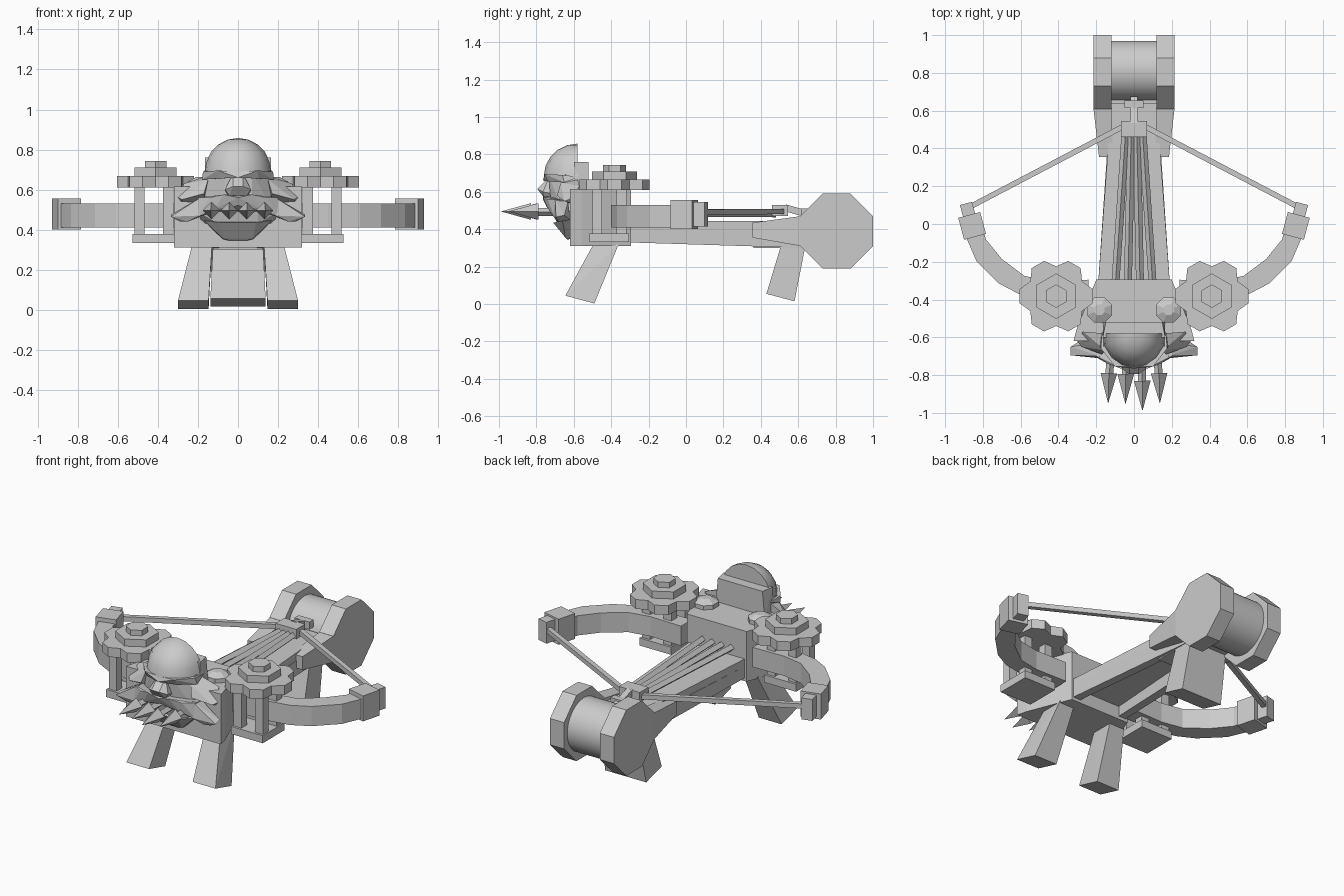
import bpy, bmesh, math
from mathutils import Vector, Matrix

if "Cube" in bpy.data.objects:
    bpy.data.objects.remove(bpy.data.objects["Cube"], do_unlink=True)

GREY = (0.6, 0.6, 0.6, 1)
mat = bpy.data.materials.new("plain grey")
mat.use_nodes = True
mat.diffuse_color = GREY
mat.node_tree.nodes["Principled BSDF"].inputs["Base Color"].default_value = GREY


def finish(name, bm, smooth=False):
    bmesh.ops.recalc_face_normals(bm, faces=bm.faces)
    me = bpy.data.meshes.new(name)
    bm.to_mesh(me)
    bm.free()
    me.materials.append(mat)
    ob = bpy.data.objects.new(name, me)
    bpy.context.collection.objects.link(ob)
    if smooth:
        bpy.ops.object.select_all(action='DESELECT')
        ob.select_set(True)
        bpy.context.view_layer.objects.active = ob
        bpy.ops.object.shade_smooth_by_angle(angle=math.radians(35))
    return ob


def hull(name, pts):
    """Convex solid around a few corner points."""
    bm = bmesh.new()
    for p in pts:
        bm.verts.new(p)
    bmesh.ops.convex_hull(bm, input=bm.verts[:])
    bmesh.ops.dissolve_limit(bm, angle_limit=0.01, verts=bm.verts[:], edges=bm.edges[:])
    return finish(name, bm)


def box(name, x, y, z, turn=0):
    """Box from (min, max) ranges, optionally turned about its own centre."""
    bm = bmesh.new()
    c = Vector([(r[0] + r[1]) / 2 for r in (x, y, z)])
    s = [abs(r[1] - r[0]) for r in (x, y, z)]
    bmesh.ops.create_cube(bm, size=1, matrix=Matrix.Translation(c)
                          @ Matrix.Rotation(turn, 4, 'Z') @ Matrix.Diagonal((*s, 1)))
    return finish(name, bm)


def prism(name, pts, lo, hi):
    """Flat (x, y) outline raised from z = lo to z = hi."""
    bm = bmesh.new()
    f = bm.faces.new([bm.verts.new((p[0], p[1], lo)) for p in pts])
    r = bmesh.ops.extrude_face_region(bm, geom=[f])
    for v in r["geom"]:
        if isinstance(v, bmesh.types.BMVert):
            v.co.z = hi
    return finish(name, bm)


def rod(name, a, b, r1, r2=None, sides=4, turn=0, smooth=False):
    """Straight bar or cone from a to b."""
    a, b = Vector(a), Vector(b)
    d = b - a
    bm = bmesh.new()
    rot = d.to_track_quat('Z', 'Y').to_matrix().to_4x4()
    bmesh.ops.create_cone(bm, cap_ends=True, segments=sides, radius1=r1,
                          radius2=r1 if r2 is None else r2, depth=d.length,
                          matrix=Matrix.Translation((a + b) / 2) @ rot @ Matrix.Rotation(turn, 4, 'Z'))
    return finish(name, bm, smooth)


def polar(r, deg, cx, cy):
    a = math.radians(deg)
    return (cx + r * math.cos(a), cy + r * math.sin(a))


# Front body block
prism("body", [(-.2, -.295), (.2, -.295), (.305, -.56), (.32, -.62), (-.32, -.62), (-.305, -.56)], .31, .615)

# Stock: tapering deck with side walls, open below
prism("stock_deck", [(-.19, -.32), (.19, -.32), (.12, .64), (-.12, .64)], .39, .445)
box("stock_rear_block", (-.125, .125), (.36, .68), (.30, .435))
for s, side in ((1, "left"), (-1, "right")):
    hull(side + "_stock_wall", [(s * x, y, z) for x, y in ((.19, -.32), (.14, -.32), (.125, .64), (.075, .64))
                                for z in (.40, .33 if y < 0 else .30)])

# Rear drum between two octagonal cheeks
rod("drum", (-.13, .81, .39), (.13, .81, .39), .16, sides=32, smooth=True)
OCT = [(.73, .19), (.88, .19), (1, .31), (1, .47), (.88, .59), (.73, .59), (.61, .47), (.61, .31)]
for s, side in ((1, "left"), (-1, "right")):
    hull(side + "_drum_cheek", [(s * x, y, z) for y, z in OCT for x in (.12, .215)])
    hull(side + "_cheek_tail", [(s * x, .355, z) for x in (.11, .185) for z in (.355, .435)]
         + [(s * x, .615, z) for x in (.12, .215) for z in (.31, .47)])

# Legs
hull("rear_leg", [(s * x, y, z) for s in (-1, 1) for x, y, z in
                  ((.125, .51, .32), (.125, .64, .32), (.138, .43, .055), (.138, .58, .015))])
for s, side in ((1, "left"), (-1, "right")):
    hull(side + "_front_leg", [(s * x, y, z) for x, y, z in (
        (.23, -.495, .32), (.13, -.495, .32), (.23, -.36, .32), (.13, -.36, .32),
        (.30, -.645, .045), (.147, -.645, .045), (.30, -.49, .003), (.147, -.49, .003))])

# Bow limbs, tips, strings and wheel towers
OUTER = [(.24, -.40), (.45, -.40), (.61, -.37), (.715, -.315), (.835, -.195), (.91, -.02)]
INNER = [(.80, -.01), (.785, -.08), (.70, -.185), (.58, -.275), (.45, -.30), (.24, -.295)]
for s, side in ((1, "left"), (-1, "right")):
    prism(side + "_bow_limb", [(s * x, y) for x, y in OUTER + INNER], .41, .53)
    cx = s * .857
    box(side + "_bow_tip", (cx - .06, cx + .06), (-.07, .05), (.40, .555), -s * math.radians(15))
    cx = s * .88
    box(side + "_string_clamp", (cx - .033, cx + .033), (.035, .11), (.415, .545), -s * math.radians(15))
    rod(side + "_bow_string", (s * .87, .09, .492), (s * .04, .525, .495), .02, turn=math.pi / 4)

    # Toothed wheel with two hexagonal hubs
    gx, gy = s * .412, -.382
    teeth = []
    for k in range(6):
        for r, a in ((.197, -11), (.197, 11), (.158, 30)):
            teeth.append(polar(r, k * 60 + a, gx, gy))
    prism(side + "_wheel", teeth, .61, .667)
    prism(side + "_wheel_hub", [polar(.12, k * 60 + 30, gx, gy) for k in range(6)], .66, .71)
    prism(side + "_wheel_cap", [polar(.062, k * 60 + 30, gx, gy) for k in range(6)], .70, .743)

    # Tower base and posts
    tx = s * .42
    box(side + "_tower_base", (tx - .107, tx + .107), (-.515, -.305), (.332, .378))
    for i in (-1, 1):
        for y in (-.475, -.345):
            px = tx + i * .072
            box(side + "_tower_post", (px - .026, px + .026), (y - .026, y + .026), (.37, .62))

    # Bolt head stud on the body
    rod(side + "_body_stud", (s * .183, -.455, .61), (s * .183, -.455, .64), .072, .072, 8, math.pi / 8)
    rod(side + "_stud_dome", (s * .183, -.455, .64), (s * .183, -.455, .662), .072, .03, 8, math.pi / 8)

# String carriage and release link
box("string_carriage", (-.07, .07), (.46, .545), (.47, .53))
rod("release_link", (0, .53, .515), (0, .67, .475), .026, turn=math.pi / 4)
box("release_bar", (-.05, .05), (.615, .655), (.465, .51))

# Four bolts fanning out to the mouth
for x, tip in ((-.137, -.95), (-.045, -.955), (.045, -.99), (.137, -.95)):
    rod("bolt_shaft", (x * .33, .48, .485), (x * .96, tip + .14, .492), .021)
    rod("bolt_head", (x * .97, tip + .16, .495), (x, tip, .495), .044, 0)

# Helmet: front half of a dome, cut flat at the back
bm = bmesh.new()
bmesh.ops.create_uvsphere(bm, u_segments=16, v_segments=10, radius=1)
for co, no in (((0, 0, 0), (0, 0, -1)), ((0, 0, 0), (0, 1, 0))):
    res = bmesh.ops.bisect_plane(bm, geom=bm.verts[:] + bm.edges[:] + bm.faces[:], dist=1e-4,
                                 plane_co=co, plane_no=no, clear_outer=True)
    cut = [e for e in res["geom_cut"] if isinstance(e, bmesh.types.BMEdge)]
    bmesh.ops.holes_fill(bm, edges=bm.edges[:], sides=0)
bmesh.ops.transform(bm, verts=bm.verts[:], matrix=Matrix.Translation((0, -.58, .685)) @ Matrix.Diagonal((.168, .18, .173, 1)))
finish("helmet", bm, smooth=True)
hull("helmet_back", [(s * x, y, z) for s in (-1, 1) for x, y, z in
                     ((.165, -.52, .60), (.165, -.60, .60), (.165, -.60, .76), (.15, -.52, .76))])

# Face, nose and jaw
hull("face", [(s * x, y, z) for s in (-1, 1) for x, y, z in
              ((.16, -.58, .70), (.16, -.65, .69), (.07, -.735, .69), (.19, -.58, .46),
               (.17, -.66, .50), (.07, -.72, .52))])
hull("nose", [(s * x, y, z) for s in (-1, 1) for x, y, z in
              ((.025, -.73, .68), (.065, -.765, .60), (.045, -.76, .57), (.025, -.795, .615), (.06, -.66, .58))])
hull("jaw", [(s * x, y, z) for s in (-1, 1) for x, y, z in
             ((.17, -.66, .445), (.09, -.71, .435), (.075, -.645, .355), (.04, -.635, .345),
              (.17, -.60, .445), (.075, -.60, .35))])
hull("mouth", [(s * x, y, z) for s in (-1, 1) for x, y, z in
               ((.20, -.60, .50), (.20, -.655, .49), (.10, -.705, .49), (.18, -.60, .43), (.10, -.69, .43))])

# Brows, cheek guards and two-part moustache halves
for s, side in ((1, "left"), (-1, "right")):
    hull(side + "_brow", [(s * x, y, z) for x, y, z in (
        (0, -.755, .69), (0, -.765, .66), (.10, -.755, .695), (.175, -.66, .69), (.18, -.65, .65),
        (.10, -.73, .655), (.17, -.57, .68), (0, -.60, .68))])
    hull(side + "_cheek_guard", [(s * x, y, z) for x, y, z in (
        (.15, -.58, .67), (.15, -.67, .65), (.27, -.57, .63), (.30, -.62, .56),
        (.28, -.65, .55), (.17, -.69, .58), (.16, -.58, .52), (.29, -.58, .53))])
    hull(side + "_moustache_inner", [(s * x, y, z) for x, y, z in (
        (0, -.70, .575), (0, -.765, .56), (.07, -.765, .575), (.14, -.74, .56), (.20, -.70, .56),
        (0, -.745, .52), (.12, -.735, .50), (.21, -.70, .46), (.20, -.63, .55), (.20, -.63, .47))])
    hull(side + "_moustache_tip", [(s * x, y, z) for x, y, z in (
        (.18, -.70, .565), (.19, -.71, .47), (.25, -.69, .44), (.29, -.68, .44), (.335, -.695, .465),
        (.335, -.65, .475), (.24, -.68, .515), (.20, -.63, .55), (.20, -.63, .46), (.29, -.62, .45))])
